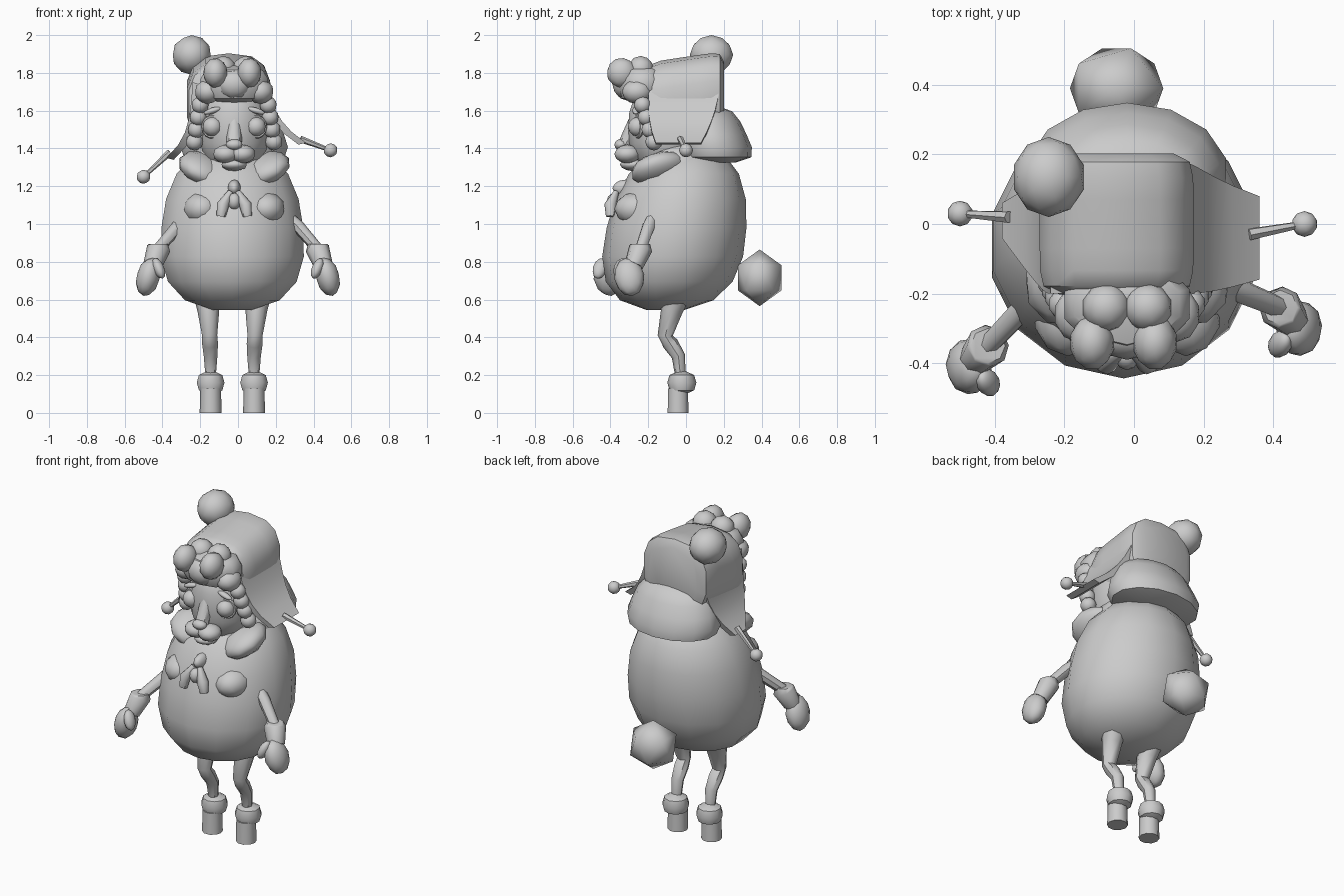
import bpy, bmesh, math
from mathutils import Vector

cube = bpy.data.objects.get("Cube")
if cube:
    bpy.data.objects.remove(cube)

GREY = (.6, .6, .6, 1)
SIDES = (("right", -1), ("left", 1))
MIDDLE = -.02  # the face and bow sit slightly off centre

grey = bpy.data.materials.new("plain grey")
grey.use_nodes = True
grey.diffuse_color = GREY
grey.node_tree.nodes["Principled BSDF"].inputs["Base Color"].default_value = GREY


def finish(name, bm, angle=45):
    bmesh.ops.recalc_face_normals(bm, faces=bm.faces)
    mesh = bpy.data.meshes.new(name)
    bm.to_mesh(mesh)
    bm.free()
    mesh.materials.append(grey)
    part = bpy.data.objects.new(name, mesh)
    bpy.context.collection.objects.link(part)
    bpy.ops.object.select_all(action='DESELECT')
    part.select_set(True)
    bpy.context.view_layer.objects.active = part
    bpy.ops.object.shade_smooth_by_angle(angle=math.radians(angle))
    return part


def skin(name, rings):
    """Join rings of points into a closed surface."""
    bm = bmesh.new()
    loops = [[bm.verts.new(point) for point in ring] for ring in rings]
    for low, high in zip(loops, loops[1:]):
        for i in range(len(low)):
            bm.faces.new((low[i - 1], low[i], high[i], high[i - 1]))
    bm.faces.new(loops[0])
    bm.faces.new(loops[-1])
    return finish(name, bm)


def rounded(value, power):
    return math.copysign(abs(value) ** (2 / power), value)


def pod(name, centre, half, puff=2, square=2, lean=(0, 0), taper=0, levels=8, sides=14, tilt=0):
    """Superellipsoid: puff fills the outline, square the plan; it may lean and taper upwards."""
    rings = []
    for level in range(levels + 1):
        h = math.sin((level / levels - .5) * math.pi * .9)
        r = (1 - abs(h) ** puff) ** (1 / puff) * (1 - taper * h)
        ring = []
        for k in range(sides):
            a = math.tau * (k + .5) / sides
            ring.append((half[0] * r * rounded(math.cos(a), square) + lean[0] * h,
                         half[1] * r * rounded(math.sin(a), square) + lean[1] * h,
                         half[2] * h))
        rings.append(ring)
    part = skin(name, rings)
    part.location = centre
    part.rotation_euler.x = tilt
    return part


def tube(name, path, radii, sides=8):
    points = [Vector(p) for p in path]
    rings = []
    for i, (point, radius) in enumerate(zip(points, radii)):
        along = points[min(i + 1, len(points) - 1)] - points[max(i - 1, 0)]
        u = along.cross(Vector((0, 1, .1))).normalized()
        v = along.normalized().cross(u)
        turns = [math.tau * k / sides for k in range(sides)]
        rings.append([point + radius * (u * math.cos(a) + v * math.sin(a)) for a in turns])
    return skin(name, rings)


def blob(name, centre, size, detail=2, tilt=(0, 0, 0)):
    bm = bmesh.new()
    bmesh.ops.create_icosphere(bm, subdivisions=detail, radius=1)
    part = finish(name, bm, angle=50)
    part.location = centre
    part.scale = size if isinstance(size, tuple) else (size, size, size)
    part.rotation_euler = tilt
    return part


def ear_flap(name, side, start, top, drop, slope, front_cut, back_cut):
    """Bent plate that hangs down and flares outwards at its tip."""
    rings = []
    steps = 6
    for step in range(steps + 1):
        t = step / steps
        flare = t ** 4
        outer = start + slope * t + .11 * flare
        inner = outer - .04
        z = top - drop * t
        front, back = front_cut * flare - .2, .18 - back_cut * t * t
        rings.append([(side * outer, front, z), (side * outer, back, z),
                      (side * inner, back, z - .01), (side * inner, front, z - .01)])
    return skin(name, rings)


# Round coat body and tail
pod("body", (-.03, -.05, .98), (.385, .37, .44), puff=2.5, lean=(0, .06), taper=.11, levels=8, sides=14)
blob("tail", (-.05, .39, .715), (.15, .135, .15), detail=1)

# Neck, open collar and the folded hood behind it
pod("neck", (MIDDLE, -.03, 1.31), (.24, .21, .12), puff=4, taper=.15)
pod("hood", (MIDDLE, .13, 1.475), (.27, .19, .15), puff=4, lean=(0, -.03), taper=.2, levels=6)
for label, s in SIDES:
    blob(label + "_collar", (MIDDLE + s * .16, -.14, 1.29), (.14, .16, .08), tilt=(.1, -s * .5, s * .4))
    blob(label + "_chest_tuft", (MIDDLE + s * .17, -.26, 1.08), (.1, .12, .09))

# Bow at the neck
blob("bow_top", (MIDDLE, -.32, 1.19), (.035, .07, .045))
blob("bow_knot", (MIDDLE, -.38, 1.12), (.036, .04, .045))
for label, s in SIDES:
    knot = Vector((MIDDLE + s * .02, -.37, 1.17))
    middle = knot + Vector((s * .04, -.03, -.07))
    tube(label + "_bow_tail", (knot, middle, middle + Vector((s * .01, 0, -.06))), (.015, .033, .024))

# Head and face
pod("head", (MIDDLE, -.1, 1.51), (.19, .21, .24), puff=2.5, sides=16)
blob("chin", (MIDDLE, -.28, 1.315), (.07, .07, .035))
tube("nose_bridge", ((MIDDLE, -.25, 1.6), (MIDDLE, -.285, 1.5), (MIDDLE, -.32, 1.42)), (.03, .04, .04))
blob("nose", (MIDDLE, -.345, 1.42), (.045, .035, .03))
for label, s in SIDES:
    eye = Vector((MIDDLE + s * .115, -.255, 1.515))
    blob(label + "_eye", eye, .053)
    bpy.ops.mesh.primitive_torus_add(location=eye, rotation=(math.pi / 2, 0, s * .4), major_segments=14,
                                     minor_segments=6, major_radius=.053, minor_radius=.011)
    lid = bpy.context.object
    lid.name = label + "_eyelid"
    lid.data.materials.append(grey)
    bpy.ops.object.shade_smooth_by_angle()
    blob(label + "_brow", eye + Vector((0, -.01, .085)), (.05, .02, .016), tilt=(0, s * .3, 0))
    blob(label + "_muzzle", (MIDDLE + s * .045, -.31, 1.37), (.068, .07, .05))
    for k in range(4):
        blob(label + "_side_curl", (MIDDLE + s * (.18 + .01 * k), -.23 + .02 * k, 1.63 - .065 * k), .046)

# Curly fringe above the brow
pod("fringe", (MIDDLE, -.23, 1.74), (.19, .14, .1), puff=3, levels=5, sides=10)
for label, s in SIDES:
    blob(label + "_top_curl", (MIDDLE - .01 + s * .09, -.34, 1.8), (.065, .08, .08), tilt=(.4, 0, 0))
    blob(label + "_outer_curl", (MIDDLE + s * .14, -.26, 1.7), (.07, .08, .065))
    blob(label + "_crown_curl", (MIDDLE + s * .06, -.24, 1.82), .07)
blob("low_curl", (MIDDLE, -.32, 1.74), (.09, .07, .08))

# Arched cap with ear flaps, cords and pompom
pod("cap", (-.05, 0, 1.66), (.225, .225, .205), puff=8, square=2.8, lean=(0, -.03), tilt=math.pi / 2)
blob("pompom", (-.245, .135, 1.895), (.105, .115, .105))
ear_flap("left_flap", 1, start=.13, top=1.78, drop=.35, slope=.12, front_cut=.04, back_cut=.1)
ear_flap("right_flap", -1, start=.24, top=1.75, drop=.4, slope=.03, front_cut=.16, back_cut=.12)
for label, tip, bead in (("left", (.33, -.03, 1.45), (.49, 0, 1.39)),
                         ("right", (-.36, .02, 1.38), (-.5, .03, 1.25))):
    tube(label + "_cord", (tip, bead), (.018, .01), sides=6)
    blob(label + "_cord_bead", bead, .037)

# Arms and mittens; the right hand reaches further forward
for (label, s), reach in zip(SIDES, (-.35, -.24)):
    shoulder = Vector((s * .25, -.17, 1.05))
    wrist = Vector((s * .42, reach, .87))
    elbow = shoulder.lerp(wrist, .4) + Vector((0, 0, .01))
    hand = wrist + Vector((s * .055, -.06, -.15))
    tube(label + "_arm", (shoulder, elbow, wrist), (.03, .034, .03))
    tube(label + "_mitten_cuff", (wrist + Vector((0, 0, .025)), wrist, wrist.lerp(hand, .6)), (.05, .063, .05))
    blob(label + "_mitten", hand, (.063, .08, .105), tilt=(.15, -s * .25, 0))
    blob(label + "_thumb", hand + Vector((-s * .055, -.045, .045)), (.03, .038, .06), tilt=(-.3, s * .4, 0))

# Legs and boots
for label, s in SIDES:
    x = -.03 + s * .115
    hip = Vector((x + s * .015, -.06, .6))
    knee = Vector((x + s * .005, -.11, .41))
    shin = Vector((x, -.04, .3))
    ankle = Vector((x, -.03, .2))
    tube(label + "_leg", (hip, hip.lerp(knee, .3), knee, knee.lerp(shin, .4), shin, ankle),
         (.07, .058, .04, .042, .036, .028))
    tube(label + "_boot", ((x, -.042, 0), (x, -.042, .13)), (.058, .055), sides=10)
    pod(label + "_boot_cuff", (x, -.022, .16), (.077, .077, .062), puff=2.5, levels=4, sides=10)
